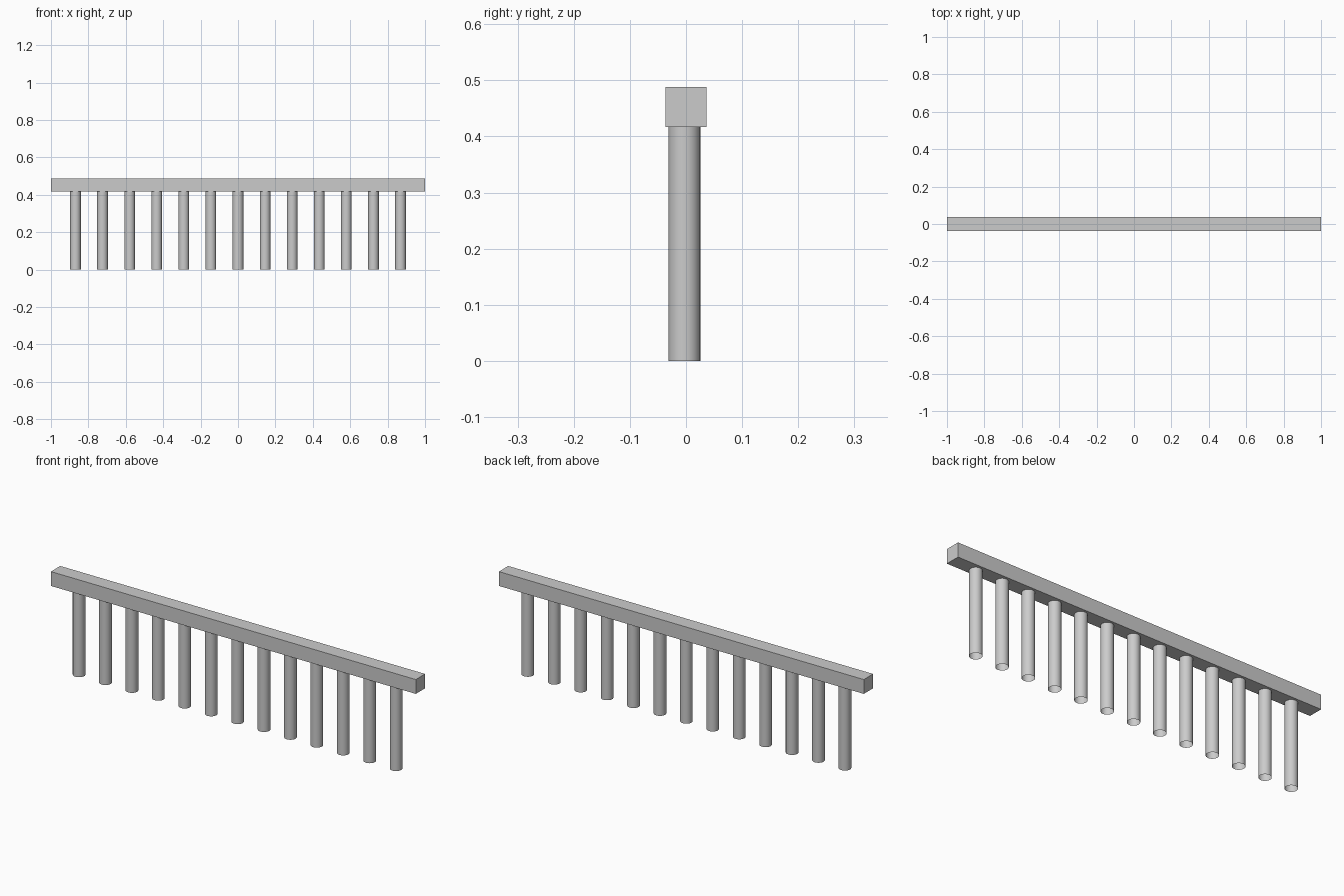
import bpy

# Remove the default cube
cube = bpy.data.objects.get("Cube")
if cube:
    bpy.data.objects.remove(cube, do_unlink=True)

RAIL_BOTTOM, RAIL_TOP, RAIL_DEPTH = 0.417, 0.488, 0.073
POST_COUNT, POST_RADIUS, POST_Y, POST_REACH = 13, 0.0285, -0.003, 0.869

# Single grey material
grey = bpy.data.materials.new("light_grey")
grey.use_nodes = True
color = (0.6, 0.6, 0.6, 1.0)
grey.diffuse_color = color
for node in grey.node_tree.nodes:
    if node.type == "BSDF_PRINCIPLED":
        node.inputs["Base Color"].default_value = color

# Square top rail
bpy.ops.mesh.primitive_cube_add(size=1, location=(0, 0, (RAIL_BOTTOM + RAIL_TOP) / 2))
rail = bpy.context.object
rail.name = "top_rail"
rail.scale = (2, RAIL_DEPTH, RAIL_TOP - RAIL_BOTTOM)
bpy.ops.object.transform_apply(location=False, rotation=False, scale=True)
rail.data.materials.append(grey)

# Row of round, open-ended posts
for i in range(POST_COUNT):
    x = POST_REACH * (2 * i / (POST_COUNT - 1) - 1)
    bpy.ops.mesh.primitive_cylinder_add(
        vertices=32, radius=POST_RADIUS, depth=RAIL_BOTTOM,
        end_fill_type="NOTHING", location=(x, POST_Y, RAIL_BOTTOM / 2))
    post = bpy.context.object
    post.name = f"post_{i + 1}"
    post.data.materials.append(grey)
    bpy.ops.object.shade_smooth_by_angle()
